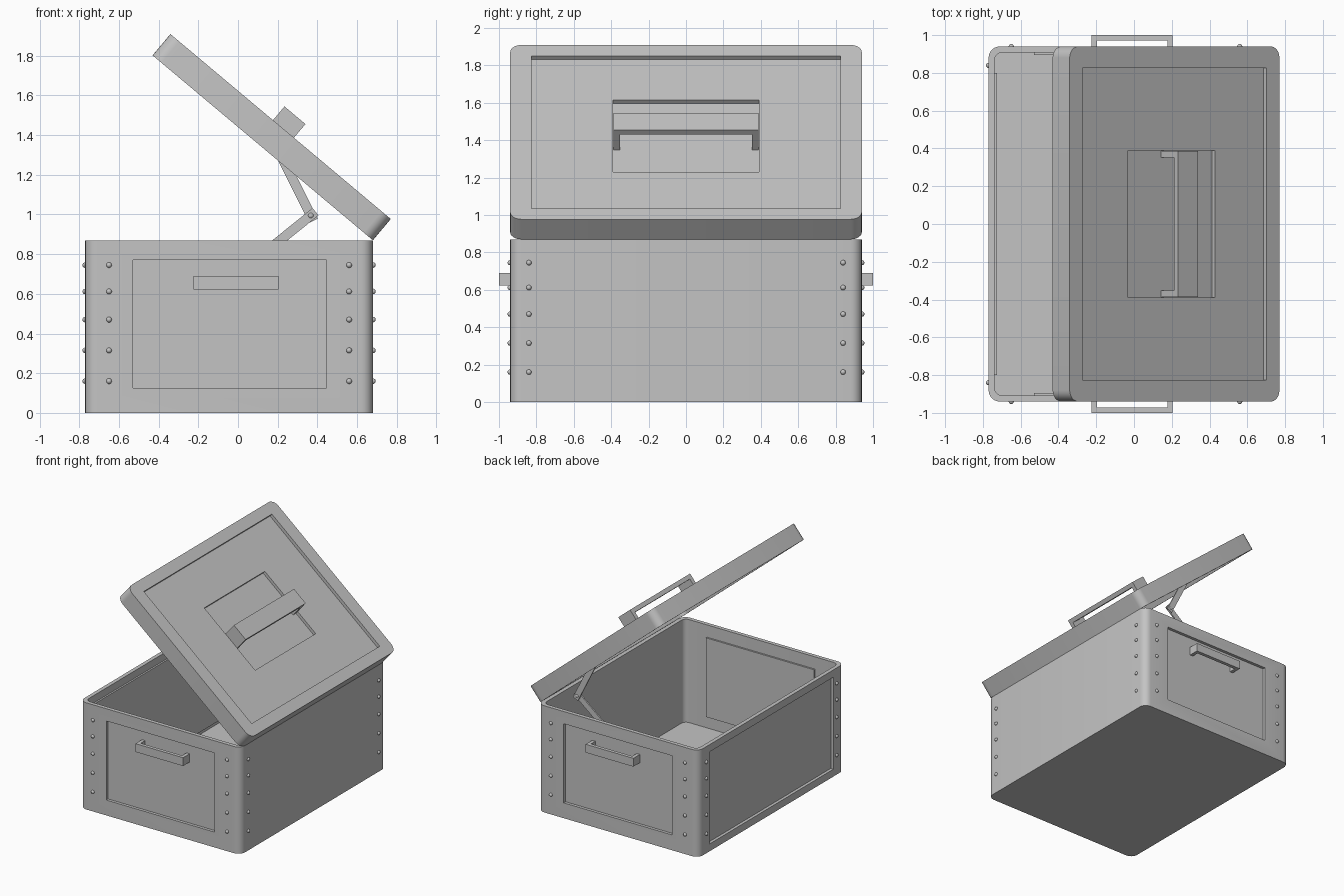
import bpy
import bmesh
from math import radians
from mathutils import Matrix, Vector

old = bpy.data.objects.get("Cube")
if old:
    bpy.data.objects.remove(old)

grey = bpy.data.materials.new("light grey metal")
grey.use_nodes = True
grey.diffuse_color = (0.55, 0.55, 0.55, 1)
grey.node_tree.nodes["Principled BSDF"].inputs["Base Color"].default_value = (0.55, 0.55, 0.55, 1)

X0, X1, HY, H = -0.77, 0.68, 0.94, 0.87   # body extents
WALL, DEPTH = 0.032, 0.024                # wall thickness, panel recess
LID_T = 0.14
LID = Matrix.Translation((X1, 0, H)) @ Matrix.Rotation(radians(40), 4, "Y")


def finish(name, bm, matrix=Matrix()):
    bmesh.ops.recalc_face_normals(bm, faces=bm.faces)
    mesh = bpy.data.meshes.new(name)
    bm.to_mesh(mesh)
    bm.free()
    mesh.materials.append(grey)
    obj = bpy.data.objects.new(name, mesh)
    obj.matrix_world = matrix
    bpy.context.collection.objects.link(obj)
    return obj


def add_box(bm, lo, hi):
    lo, hi = Vector(lo), Vector(hi)
    m = Matrix.Translation((lo + hi) / 2) @ Matrix.Diagonal((*(hi - lo), 1))
    return bmesh.ops.create_cube(bm, size=1, matrix=m)["verts"]


def boxes(name, spans, matrix=Matrix()):
    bm = bmesh.new()
    for lo, hi in spans:
        add_box(bm, lo, hi)
    return finish(name, bm, matrix)


def rounded_tray(name, lo, hi, radius, matrix=Matrix()):
    """Box with its four upright edges rounded."""
    bm = bmesh.new()
    add_box(bm, lo, hi)
    upright = [e for e in bm.edges
               if abs((e.verts[0].co - e.verts[1].co).normalized().z) > 0.9]
    bmesh.ops.bevel(bm, geom=upright, offset=radius, segments=6, profile=0.5, affect="EDGES")
    return finish(name, bm, matrix)


def smooth(obj):
    bpy.ops.object.select_all(action="DESELECT")
    obj.select_set(True)
    bpy.context.view_layer.objects.active = obj
    bpy.ops.object.shade_smooth_by_angle(angle=radians(30))


def carve(obj, cutters):
    bpy.context.view_layer.objects.active = obj
    for cutter in cutters:
        mod = obj.modifiers.new("cut", "BOOLEAN")
        mod.operation, mod.solver, mod.object = "DIFFERENCE", "EXACT", cutter
        bpy.context.view_layer.update()
        bpy.ops.object.modifier_apply(modifier=mod.name)
        bpy.data.objects.remove(cutter)
    smooth(obj)


# Body: open box with recessed panels on three sides
PX0, PX1, PZ0, PZ1 = -0.53, 0.445, 0.125, 0.77   # end panels
SY, SZ0, SZ1 = 0.80, 0.06, 0.81                  # long side panel
body = rounded_tray("body", (X0, -HY, 0), (X1, HY, H), 0.06)
cuts = [rounded_tray("cavity", (X0 + WALL, -HY + WALL, 0.03),
                     (X1 - WALL, HY - WALL, H + 0.1), 0.04)]
for s in (-1, 1):
    y0, y1 = sorted((s * (HY - DEPTH), s * (HY + 0.1)))
    cuts.append(boxes("end_cut", [((PX0, y0, PZ0), (PX1, y1, PZ1))]))
cuts.append(boxes("side_cut", [((X0 - 0.1, -SY, SZ0), (X0 + DEPTH, SY, SZ1))]))
carve(body, cuts)

# Backs of the pressed panels, standing proud inside the body
IN = 0.014
for s, name in ((-1, "front_panel_back"), (1, "rear_panel_back")):
    y0, y1 = sorted((s * (HY - WALL + 0.002), s * (HY - WALL - IN)))
    boxes(name, [((PX0, y0, PZ0), (PX1, y1, PZ1))])
boxes("side_panel_back", [((X0 + WALL - 0.002, -SY, SZ0), (X0 + WALL + IN, SY, SZ1))])

# Rivets beside every upright corner
bm = bmesh.new()
for z in (0.16, 0.315, 0.47, 0.612, 0.745):
    spots = [(x, y) for x in (-0.65, 0.56) for y in (-HY, HY)]
    spots += [(x, y) for x in (X0, X1) for y in (-0.84, 0.84)]
    for x, y in spots:
        bmesh.ops.create_uvsphere(bm, u_segments=12, v_segments=8, radius=0.014,
                                  matrix=Matrix.Translation((x, y, z)))
smooth(finish("rivets", bm))

# Carrying handles on both ends
HX0, HX1, HZ0, HZ1, BAR = -0.225, 0.205, 0.622, 0.69, 0.028
for s, name in ((-1, "front_handle"), (1, "rear_handle")):
    def span(xa, xb, ya, yb):
        ya, yb = sorted((s * ya, s * yb))
        return (xa, ya, HZ0), (xb, yb, HZ1)
    root, tip = HY - DEPTH - 0.004, 1.0
    boxes(name, [span(HX0, HX1, tip - BAR, tip),
                 span(HX0, HX0 + BAR, root, tip - BAR),
                 span(HX1 - BAR, HX1, root, tip - BAR)])

# Lid: hollow underneath, two stepped recesses on top
LEN = X1 - X0
lid = rounded_tray("lid", (-LEN, -HY, 0), (0, HY, LID_T), 0.06, LID)
carve(lid, [
    rounded_tray("lid_cavity", (-LEN + WALL, -HY + WALL, -0.1),
                 (-WALL, HY - WALL, 0.065), 0.04, LID),
    boxes("lid_recess", [((-LEN + 0.09, -0.825, LID_T - 0.026), (-0.09, 0.825, 0.3))], LID),
    boxes("grip_recess", [((-1.024, -0.39, LID_T - 0.05), (-0.425, 0.39, 0.3))], LID),
])

# Lid handle
A, B, TOP, LEG = -0.775, -0.637, LID_T + 0.09, 0.034
boxes("lid_handle", [
    ((A, -0.387, TOP - LEG), (B, 0.387, TOP)),
    ((A, -0.387, 0.085), (B, -0.387 + LEG, TOP - LEG)),
    ((A, 0.387 - LEG, 0.085), (B, 0.387, TOP - LEG)),
], LID)

# Folding stay that holds the lid open
PIVOT = Vector((0.367, 0.87, 0.995))


def link(name, end, y):
    start = Vector((PIVOT.x, y, PIVOT.z))
    run = Vector((end[0], y, end[1])) - start
    m = Matrix.Translation(start) @ run.to_track_quat("X", "Y").to_matrix().to_4x4()
    across = (m.to_3x3().inverted() @ Vector((0, 1, 0)))
    hy, hz = (0.006, 0.024) if abs(across.y) > 0.5 else (0.024, 0.006)
    return boxes(name, [((-0.03, -hy, -hz), (run.length, hy, hz))], m)


link("upper_stay", (0.205, 1.32), 0.876)
link("lower_stay", (0.10, 0.78), 0.864)
bm = bmesh.new()
bmesh.ops.create_uvsphere(bm, u_segments=16, v_segments=10, radius=0.018,
                          matrix=Matrix.Translation(PIVOT))
smooth(finish("stay_pivot", bm))
